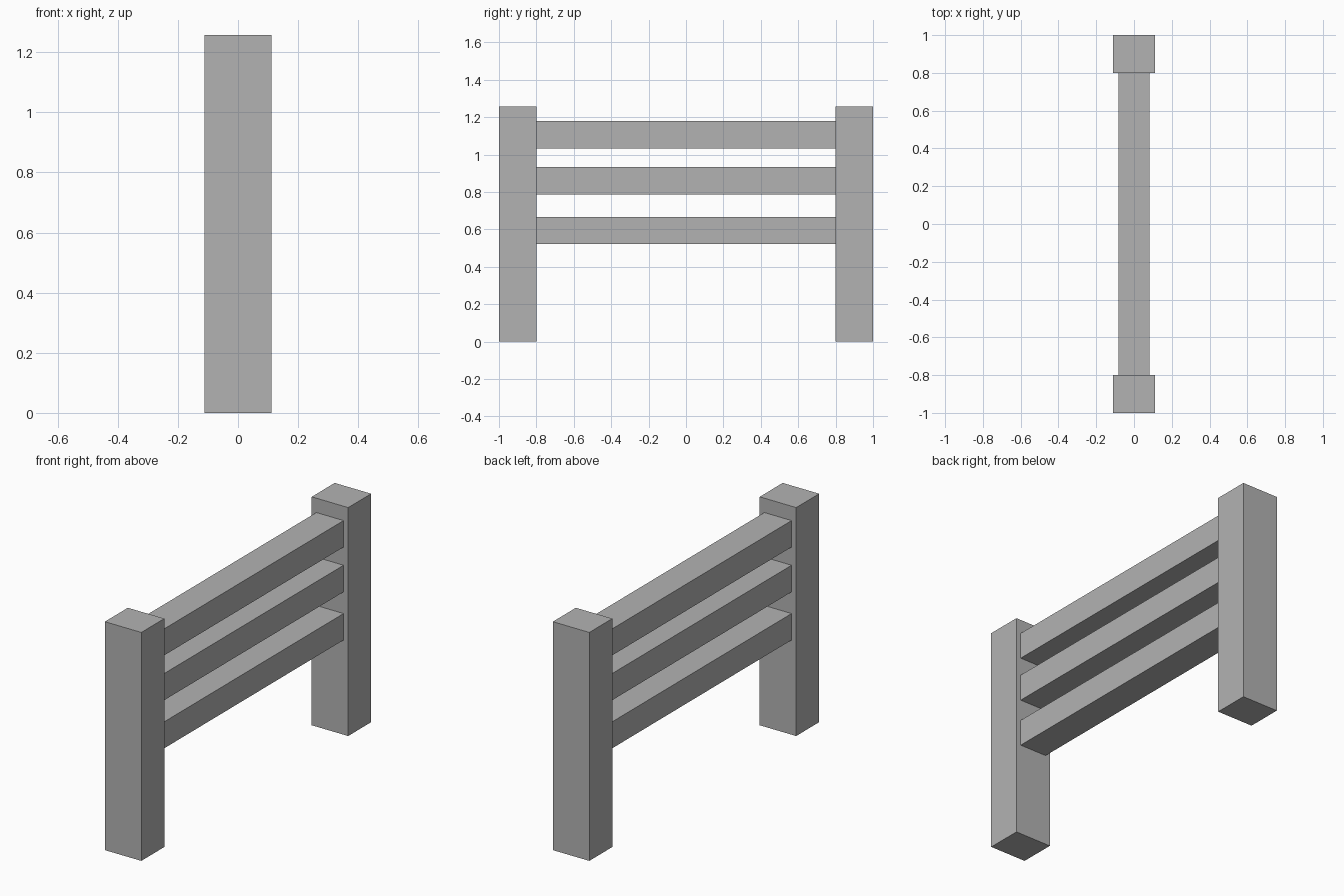
import bpy

if "Cube" in bpy.data.objects:
    bpy.data.objects.remove(bpy.data.objects["Cube"])

grey = bpy.data.materials.new("plain grey")
grey.diffuse_color = (0.45, 0.45, 0.45, 1)
grey.use_nodes = True
grey.node_tree.nodes["Principled BSDF"].inputs["Base Color"].default_value = grey.diffuse_color


def box(name, lo, hi):
    """Axis-aligned box between two corners."""
    bpy.ops.mesh.primitive_cube_add(size=1, location=[(a + b) / 2 for a, b in zip(lo, hi)])
    ob = bpy.context.object
    ob.name = name
    ob.scale = [b - a for a, b in zip(lo, hi)]
    bpy.ops.object.transform_apply(location=False, rotation=False, scale=True)
    ob.data.materials.append(grey)
    return ob


POST_X, RAIL_X = 0.111, 0.083
INNER_Y, HEIGHT = 0.8, 1.258

# Upright posts at both ends
box("front_post", (-POST_X, -1, 0), (POST_X, -INNER_Y, HEIGHT))
box("back_post", (-POST_X, INNER_Y, 0), (POST_X, 1, HEIGHT))

# Three horizontal rails between the posts
for name, z0, z1 in (("lower_rail", 0.521, 0.667),
                     ("middle_rail", 0.786, 0.933),
                     ("upper_rail", 1.033, 1.179)):
    box(name, (-RAIL_X, -INNER_Y, z0), (RAIL_X, INNER_Y, z1))
